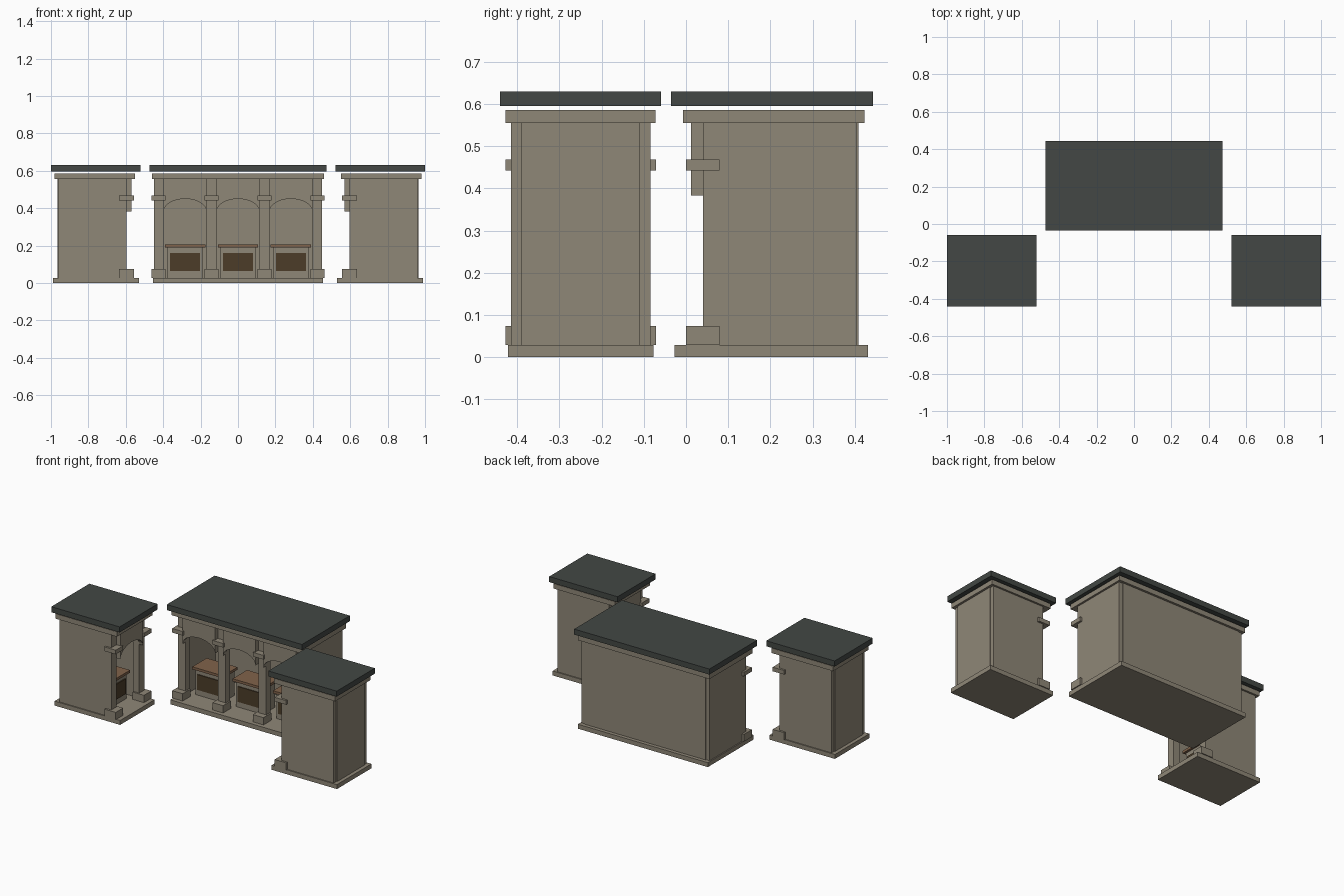
import bpy, bmesh, math
from mathutils import Matrix, Vector

if "Cube" in bpy.data.objects:
    bpy.data.objects.remove(bpy.data.objects["Cube"])


def material(name, rgb):
    m = bpy.data.materials.new(name)
    m.diffuse_color = (*rgb, 1)
    m.use_nodes = True
    m.node_tree.nodes["Principled BSDF"].inputs["Base Color"].default_value = m.diffuse_color
    return m


STONE = material("warm_stone", (0.275, 0.242, 0.185))
SLATE = material("dark_slate", (0.056, 0.064, 0.058))
WOOD = material("brown_wood", (0.22, 0.125, 0.07))
DARK = material("dark_panel", (0.072, 0.046, 0.022))

PITCH = 0.283  # distance between pillars


def finish(bm, name, mat, place):
    bmesh.ops.recalc_face_normals(bm, faces=bm.faces)
    bm.transform(place)
    me = bpy.data.meshes.new(name)
    bm.to_mesh(me)
    bm.free()
    me.materials.append(mat)
    bpy.context.collection.objects.link(bpy.data.objects.new(name, me))


def box(name, mat, place, x, y, z):
    bm = bmesh.new()
    bmesh.ops.create_cube(bm, size=1)
    lo, hi = Vector((x[0], y[0], z[0])), Vector((x[1], y[1], z[1]))
    size = hi - lo
    bm.transform(Matrix.Translation((lo + hi) / 2) @ Matrix.Diagonal((*size, 1)))
    finish(bm, name, mat, place)


def arch(name, place, cx, half, y0, y1):
    # spandrel plate with an elliptical opening below
    pts = [(cx + half, 0.555), (cx - half, 0.555)]
    n = 14
    for i in range(n + 1):
        a = math.pi * (1 - i / n)
        pts.append((cx + half * math.cos(a), 0.383 + 0.067 * math.sin(a)))
    bm = bmesh.new()
    face = bm.faces.new([bm.verts.new((x, y0, z)) for x, z in pts])
    out = bmesh.ops.extrude_face_region(bm, geom=[face])
    moved = [v for v in out["geom"] if isinstance(v, bmesh.types.BMVert)]
    bmesh.ops.translate(bm, verts=moved, vec=(0, y1 - y0, 0))
    finish(bm, name, STONE, place)


def stall(label, bays, place):
    h = bays * PITCH / 2  # centre of the end pillars
    w = h + 0.024         # outer wall face

    def part(name, mat, x, y, z):
        box(f"{label}_{name}", mat, place, x, y, z)

    # horizontal slabs
    part("plinth", STONE, (-h - 0.031, h + 0.031), (-0.027, 0.432), (0, 0.028))
    part("cornice", STONE, (-h - 0.036, h + 0.036), (-0.007, 0.423), (0.555, 0.586))
    part("roof", SLATE, (-h - 0.049, h + 0.049), (-0.036, 0.443), (0.595, 0.63))

    # walls
    part("back_wall", STONE, (-w + 0.025, w - 0.025), (0.38, 0.409), (0.028, 0.555))
    for s, side in ((-1, "left"), (1, "right")):
        xs = sorted((s * w, s * (w - 0.025)))
        part(f"{side}_wall", STONE, xs, (0.04, 0.404), (0.028, 0.555))

    # pillars with base and capital blocks
    for i in range(bays + 1):
        c = -h + i * PITCH
        x = (max(c - 0.0275, -w), min(c + 0.0275, w))
        part(f"pillar_{i}", STONE, x, (0.04, 0.085), (0.028, 0.555))
        part(f"pillar_base_{i}", STONE, (c - 0.037, c + 0.037), (0, 0.08), (0.028, 0.074))
        part(f"capital_{i}", STONE, (c - 0.037, c + 0.037), (0, 0.08), (0.442, 0.468))

    # arches and serving counters
    for i in range(bays):
        c = -h + (i + 0.5) * PITCH
        arch(f"{label}_arch_{i}", place, c, PITCH / 2 - 0.0275, 0.012, 0.04)
        part(f"counter_{i}", STONE, (c - 0.095, c + 0.095), (0.115, 0.235), (0.028, 0.19))
        part(f"counter_top_{i}", WOOD, (c - 0.108, c + 0.108), (0.1, 0.245), (0.19, 0.206))
        part(f"counter_panel_{i}", DARK, (c - 0.08, c + 0.08), (0.109, 0.116), (0.064, 0.161))


stall("centre", 3, Matrix.Identity(4))
stall("right", 1, Matrix.Translation((0.557, -0.25, 0)) @ Matrix.Rotation(-math.pi / 2, 4, "Z"))
stall("left", 1, Matrix.Translation((-0.557, -0.25, 0)) @ Matrix.Rotation(math.pi / 2, 4, "Z"))
